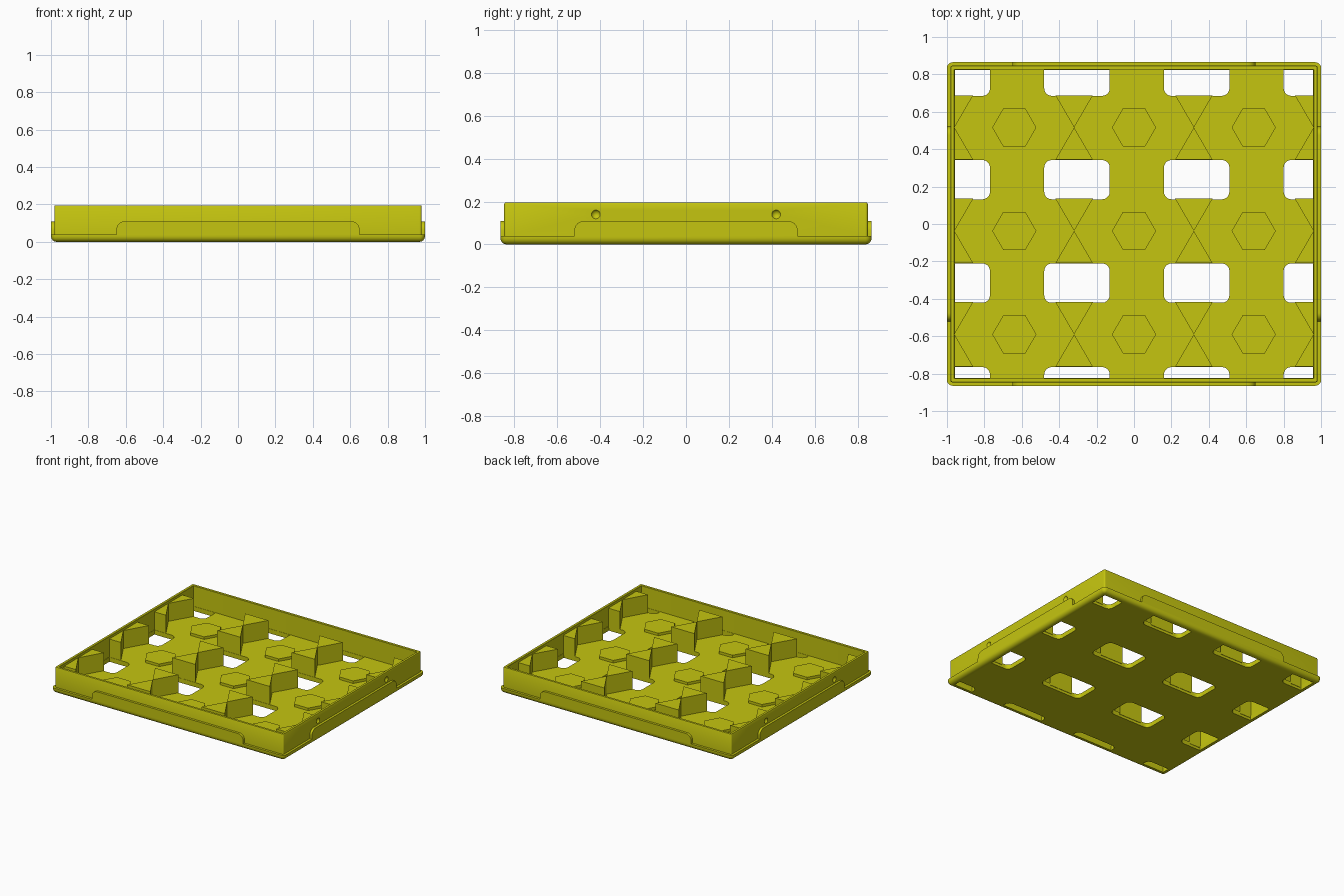
import bpy, bmesh, math

if "Cube" in bpy.data.objects:
    bpy.data.objects.remove(bpy.data.objects["Cube"])

HX, HY = 1.0, 0.865              # outer half sizes
FLOOR, TOP, POST = 0.035, 0.195, 0.175
COLS = (-0.64, 0.0, 0.64)        # hexagon pad columns
ROWS = (-0.59, -0.037, 0.516)    # hexagon pad and post rows

mat = bpy.data.materials.new("olive_yellow")
mat.diffuse_color = (0.56, 0.56, 0.005, 1)
mat.use_nodes = True
mat.node_tree.nodes["Principled BSDF"].inputs["Base Color"].default_value = mat.diffuse_color


def finish(name, bm, smooth=False):
    bmesh.ops.recalc_face_normals(bm, faces=bm.faces)
    me = bpy.data.meshes.new(name)
    bm.to_mesh(me)
    bm.free()
    me.materials.append(mat)
    ob = bpy.data.objects.new(name, me)
    bpy.context.collection.objects.link(ob)
    if smooth:
        bpy.ops.object.select_all(action='DESELECT')
        ob.select_set(True)
        bpy.context.view_layer.objects.active = ob
        bpy.ops.object.shade_smooth_by_angle(angle=math.radians(35))
    return ob


def rounded_rect(cx, cy, hx, hy, r, n=5):
    pts = []
    for k, (sx, sy) in enumerate(((1, 1), (-1, 1), (-1, -1), (1, -1))):
        for i in range(n + 1):
            a = math.pi / 2 * (k + i / n)
            pts.append((cx + sx * (hx - r) + r * math.cos(a),
                        cy + sy * (hy - r) + r * math.sin(a)))
    return pts


def prism(bm, pts, low, high, place=lambda u, v, w: (u, v, w)):
    a = [bm.verts.new(place(u, v, low)) for u, v in pts]
    b = [bm.verts.new(place(u, v, high)) for u, v in pts]
    bm.faces.new(a)
    bm.faces.new(b)
    for i in range(len(pts)):
        j = (i + 1) % len(pts)
        bm.faces.new((a[i], a[j], b[j], b[i]))


# Tray body: stacked rounded rectangles given as (inset, height)
bm = bmesh.new()
profile = [(0.03, 0), (0.018, 0.0025), (0.009, 0.009), (0.0025, 0.018), (0, 0.03),
           (0, 0.04), (0.018, 0.04), (0.018, 0.189), (0.021, 0.195),
           (0.038, 0.195), (0.04, 0.193), (0.04, FLOOR)]
loops = []
for inset, z in profile:
    pts = rounded_rect(0, 0, HX - inset, HY - inset, max(0.03 - inset, 0.004))
    loops.append([bm.verts.new((x, y, z)) for x, y in pts])
for a, b in zip(loops, loops[1:]):
    for i in range(len(a)):
        j = (i + 1) % len(a)
        bm.faces.new((a[i], a[j], b[j], b[i]))
bm.faces.new(loops[0])
bm.faces.new(loops[-1])
tray = finish("tray_body", bm)

# Cutter for the floor openings, kept inside the walls
bm = bmesh.new()
for cx in (-0.945, -0.305, 0.335, 0.975):
    for cy in (-0.87, -0.316, 0.237, 0.79):
        pts = []
        for x, y in rounded_rect(cx, cy, 0.175, 0.105, 0.04):
            p = (max(-0.958, min(0.958, x)), max(-0.823, min(0.823, y)))
            if not any(math.dist(p, q) < 1e-4 for q in pts):
                pts.append(p)
        prism(bm, pts, -0.1, 0.1)
openings = finish("opening_cutter", bm)

# Cutter for the round dimples on the two short sides
bm = bmesh.new()
for sx in (-1, 1):
    for y in (-0.42, 0.42):
        s = bmesh.ops.create_uvsphere(bm, u_segments=16, v_segments=10, radius=0.023)
        bmesh.ops.translate(bm, verts=s['verts'], vec=(sx * 0.992, y, 0.14))
dimples = finish("dimple_cutter", bm)

for cutter in (openings, dimples):
    cutter.hide_render = True
    cutter.hide_viewport = True
    mod = tray.modifiers.new("cut", 'BOOLEAN')
    mod.operation = 'DIFFERENCE'
    mod.solver = 'EXACT'
    mod.object = cutter
bpy.context.view_layer.update()
cut_mesh = bpy.data.meshes.new_from_object(
    tray.evaluated_get(bpy.context.evaluated_depsgraph_get()))
tray.modifiers.clear()
tray.data = cut_mesh
bpy.data.objects.remove(openings)
bpy.data.objects.remove(dimples)
tray.select_set(True)
bpy.context.view_layer.objects.active = tray
bpy.ops.object.shade_smooth_by_angle(angle=math.radians(35))


# Raised tongue on the middle of each outer side
def tongue(half):
    r, z0, z1 = 0.045, 0.04, 0.11
    arc = [(half - r + r * math.cos(a), z1 - r + r * math.sin(a))
           for a in (math.pi / 2 * i / 6 for i in range(7))]
    return [(half, z0)] + arc + [(-u, v) for u, v in reversed(arc)] + [(-half, z0)]


for s, side in ((-1, "front"), (1, "back")):
    bm = bmesh.new()
    prism(bm, tongue(0.65), HY - 0.025, HY, lambda u, v, w: (u, s * w, v))
    finish(side + "_tongue", bm, True)
for s, side in ((-1, "left"), (1, "right")):
    bm = bmesh.new()
    prism(bm, tongue(0.52), HX - 0.025, HX, lambda u, v, w: (s * w, u, v))
    finish(side + "_tongue", bm, True)

# Low hexagonal pads
bm = bmesh.new()
for cx in COLS:
    for cy in ROWS:
        pts = [(cx + 0.118 * math.cos(math.pi / 3 * k),
                cy + 0.118 * math.sin(math.pi / 3 * k)) for k in range(6)]
        prism(bm, pts, 0.02, 0.055)
finish("hexagon_pads", bm)

# Divider posts: two triangles meeting at a point, halved against the side walls
bm = bmesh.new()
for cx in (-0.96, -0.32, 0.32, 0.96):
    for cy in ROWS:
        for s in (-1, 1):
            left = cx if cx < -0.9 else cx - 0.1
            right = cx if cx > 0.9 else cx + 0.1
            prism(bm, [(cx, cy), (left, cy + s * 0.172), (right, cy + s * 0.172)],
                  0.02, POST)
finish("divider_posts", bm)
